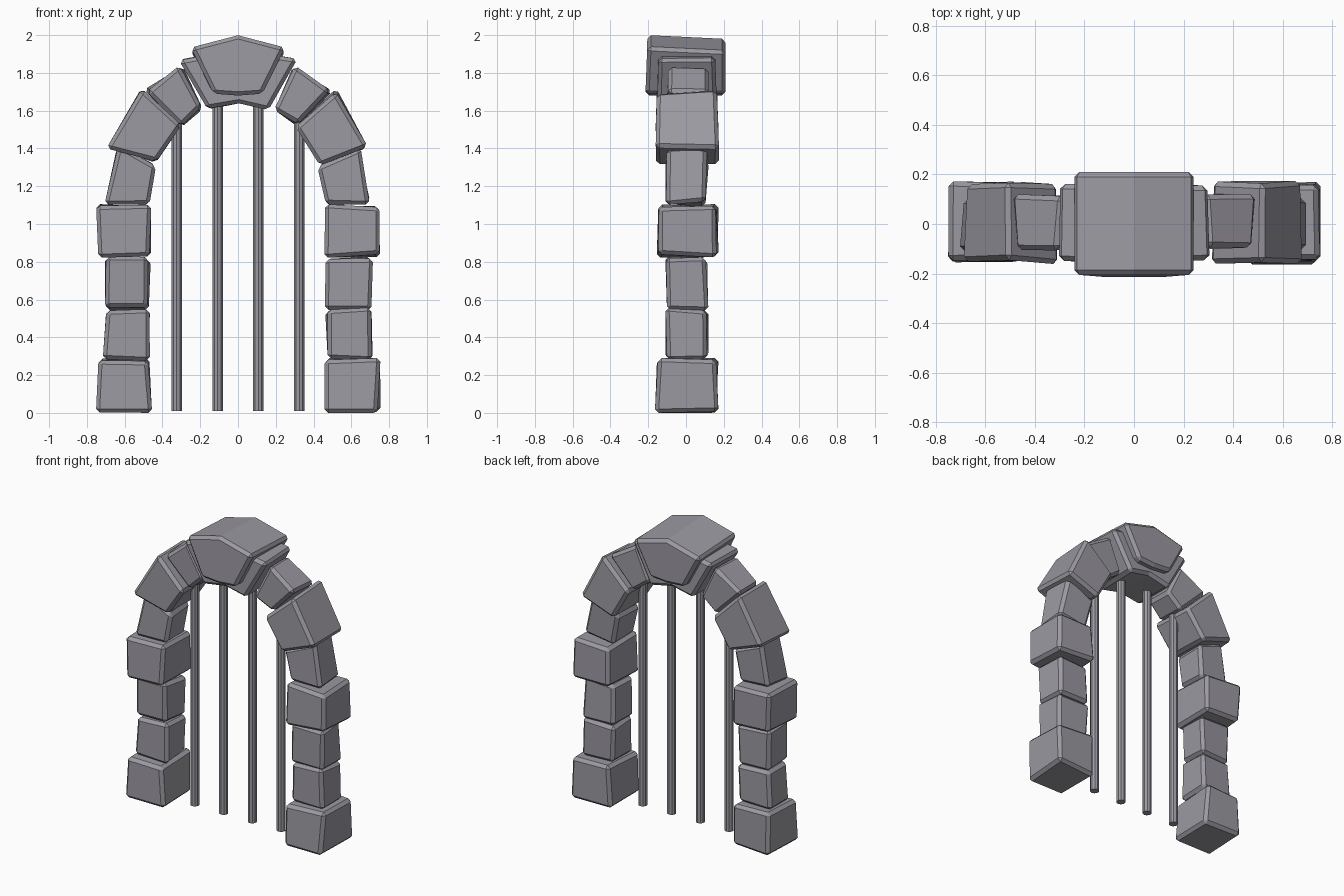
import bpy, bmesh, random
from mathutils import Vector

random.seed(4)
cube = bpy.data.objects.get("Cube")
if cube:
    bpy.data.objects.remove(cube, do_unlink=True)

stone_mat = bpy.data.materials.new("grey stone")
stone_mat.use_nodes = True
stone_colour = (0.33, 0.32, 0.36, 1)
stone_mat.diffuse_color = stone_colour
stone_mat.node_tree.nodes["Principled BSDF"].inputs["Base Color"].default_value = stone_colour


def finish(bm, name):
    bmesh.ops.recalc_face_normals(bm, faces=bm.faces)
    mesh = bpy.data.meshes.new(name)
    bm.to_mesh(mesh)
    bm.free()
    mesh.materials.append(stone_mat)
    obj = bpy.data.objects.new(name, mesh)
    bpy.context.collection.objects.link(obj)
    return obj


def stone(name, outline, front, back, bevel=0.02, jitter=0.012):
    """Block with an x-z outline, spanning front to back, roughly hewn."""
    bm = bmesh.new()
    rings = [[bm.verts.new((x, y, z)) for x, z in outline] for y in (front, back)]
    count = len(outline)
    bm.faces.new(rings[0])
    bm.faces.new(rings[1])
    for i in range(count):
        j = (i + 1) % count
        bm.faces.new((rings[0][i], rings[0][j], rings[1][j], rings[1][i]))
    for v in bm.verts:
        v.co += Vector([random.uniform(-jitter, jitter) for _ in "xyz"])
        v.co.z = max(v.co.z, 0)
    obj = finish(bm, name)
    chamfer = obj.modifiers.new("chamfer", "BEVEL")
    chamfer.width = bevel
    chamfer.segments = 1
    chamfer.limit_method = "ANGLE"
    chamfer.angle_limit = 0.6
    return obj


def box(inner, outer, low, high):
    return [(inner, low), (outer, low), (outer, high), (inner, high)]


# Stones of one side, from the ground up: name, outline, is it a large block
side_stones = [
    ("base_stone", box(0.465, 0.745, 0, 0.285), True),
    ("lower_stone", box(0.465, 0.705, 0.285, 0.55), False),
    ("middle_stone", box(0.47, 0.705, 0.55, 0.82), False),
    ("impost_stone", box(0.465, 0.745, 0.83, 1.10), True),
    ("springer_stone", [(0.475, 1.10), (0.70, 1.11), (0.64, 1.41), (0.43, 1.31)], False),
    ("haunch_stone", [(0.44, 1.32), (0.69, 1.40), (0.51, 1.71), (0.31, 1.52)], True),
    ("shoulder_stone", [(0.19, 1.61), (0.31, 1.52), (0.49, 1.70), (0.30, 1.84)], False),
]
for side, sign in (("left", 1), ("right", -1)):
    for name, outline, large in side_stones:
        depth = 0.16 if large else 0.105
        stone(f"{side}_{name}", [(sign * x, z) for x, z in outline], -depth + 0.005, depth + 0.005)


def symmetric(half):
    """Outline running from top centre to bottom centre, mirrored in x."""
    return half + [(-x, z) for x, z in reversed(half[1:-1])]


# Crown of the arch
stone("crown_stone", symmetric([(0, 1.93), (0.31, 1.87), (0.165, 1.605), (0, 1.635)]),
      -0.15, 0.16, jitter=0.006)
keystone = stone("keystone", symmetric([(0, 2.0), (0.25, 1.935), (0.13, 1.69), (0, 1.68)]),
                 -0.205, 0.21, jitter=0)
# Slope the top of the keystone slightly towards the back
for v in keystone.data.vertices:
    if v.co.y > 0 and v.co.z > 1.9:
        v.co.z -= 0.02
    elif v.co.y < 0 and v.co.z < 1.8:
        v.co.y -= 0.01

# Vertical gate bars
for i, (x, top) in enumerate([(-0.325, 1.56), (-0.108, 1.67), (0.108, 1.67), (0.325, 1.56)]):
    bpy.ops.mesh.primitive_cylinder_add(vertices=10, radius=0.029, depth=top - 0.01,
                                        location=(x, 0, (top + 0.01) / 2))
    bar = bpy.context.object
    bar.name = f"gate_bar_{i + 1}"
    bar.data.materials.append(stone_mat)
    bpy.ops.object.shade_smooth_by_angle()
